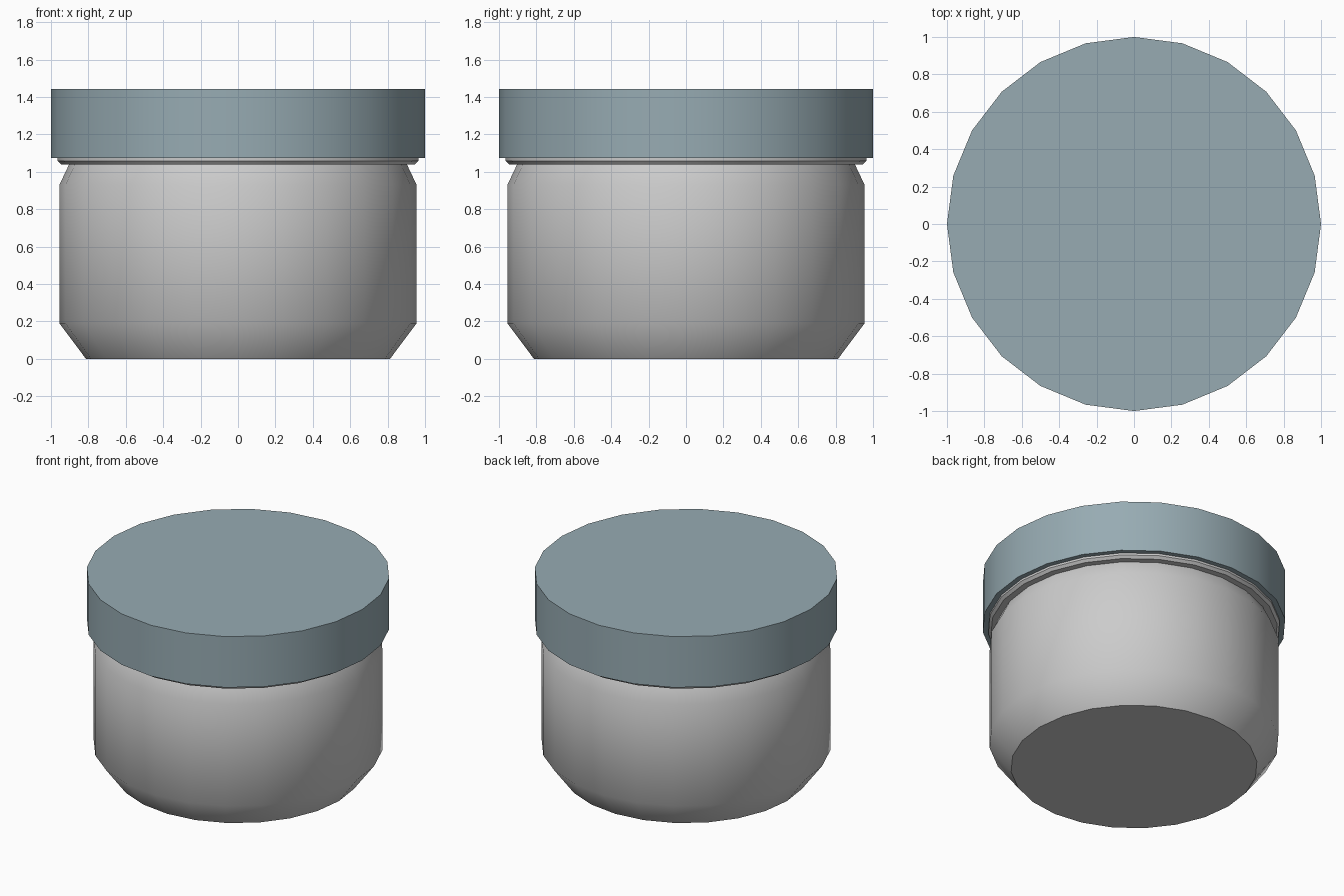
import bpy, bmesh, math

if "Cube" in bpy.data.objects:
    bpy.data.objects.remove(bpy.data.objects["Cube"])

SIDES = 24


def lathe(name, profile, angle):
    """Spin an (r, z) profile about z; the first and last rings are capped."""
    bm = bmesh.new()
    rings = [[bm.verts.new((r * math.cos(2 * math.pi * i / SIDES),
                            r * math.sin(2 * math.pi * i / SIDES), z))
              for i in range(SIDES)] for r, z in profile]
    for low, high in zip(rings, rings[1:]):
        for i in range(SIDES):
            j = (i + 1) % SIDES
            bm.faces.new((low[i], low[j], high[j], high[i]))
    bm.faces.new(rings[0][::-1])
    bm.faces.new(rings[-1])
    mesh = bpy.data.meshes.new(name)
    bm.to_mesh(mesh)
    bm.free()
    obj = bpy.data.objects.new(name, mesh)
    bpy.context.collection.objects.link(obj)
    bpy.ops.object.select_all(action='DESELECT')
    obj.select_set(True)
    bpy.context.view_layer.objects.active = obj
    bpy.ops.object.shade_smooth_by_angle(angle=math.radians(angle))
    return obj


# Jar: chamfered base, straight wall, shoulder, then the collar under the lid
lathe("jar_body", [(0.813, 0), (0.955, 0.19), (0.955, 0.93), (0.903, 1.04),
                   (0.947, 1.04), (0.964, 1.058), (0.964, 1.09)], 40)

# Lid: plain wide disc
lid = lathe("lid", [(1, 1.073), (1, 1.443)], 40)
mat = bpy.data.materials.new("lid_blue_grey")
mat.diffuse_color = (0.31, 0.41, 0.45, 1)
mat.use_nodes = True
mat.node_tree.nodes["Principled BSDF"].inputs["Base Color"].default_value = mat.diffuse_color
lid.data.materials.append(mat)
